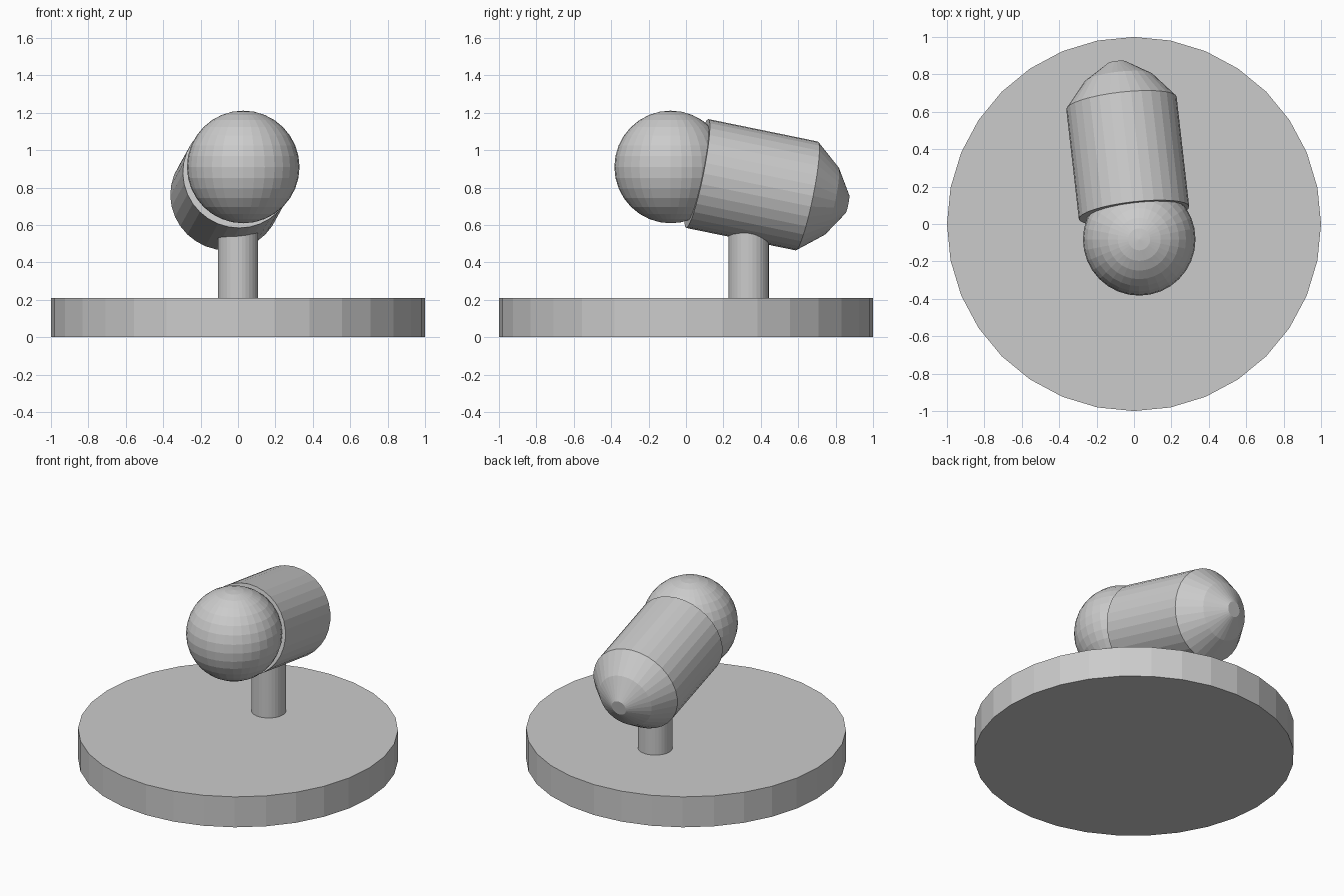
import bpy, bmesh
from math import sin, cos, tau
from mathutils import Vector

if "Cube" in bpy.data.objects:
    bpy.data.objects.remove(bpy.data.objects["Cube"])

SIDES = 32


def lathe(name, profile, origin, axis=(0, 0, 1)):
    """Closed solid of revolution from (radius, height) rings along an axis."""
    bm = bmesh.new()
    rings = [[bm.verts.new((r * sin(tau * i / SIDES), r * cos(tau * i / SIDES), h))
              for i in range(SIDES)] for r, h in profile]
    for a, b in zip(rings, rings[1:]):
        for i in range(SIDES):
            j = (i + 1) % SIDES
            bm.faces.new((a[i], a[j], b[j], b[i]))
    bm.faces.new(rings[0])
    bm.faces.new(rings[-1])
    bmesh.ops.recalc_face_normals(bm, faces=bm.faces)
    mesh = bpy.data.meshes.new(name)
    bm.to_mesh(mesh)
    bm.free()
    obj = bpy.data.objects.new(name, mesh)
    obj.location = origin
    obj.rotation_euler = Vector(axis).to_track_quat('Z', 'Y').to_euler()
    bpy.context.collection.objects.link(obj)
    return obj


# Round base plate and supporting post
lathe("base_plate", [(1, 0), (1, 0.21)], (0, 0, 0))
lathe("post", [(0.108, 0.2), (0.108, 0.72)], (0, 0.335, 0))

# Tilted barrel with a blunt stepped nose at the back
start = Vector((0, 0.06, 0.875))
end = Vector((-0.067, 0.646, 0.755))
axis = end - start
length = axis.length
lathe("barrel", [(0.297, 0), (0.297, length)], start, axis)
lathe("nose", [(0.297, 0), (0.185, 0.135), (0.05, 0.222)], end, axis)

# Ball at the front of the barrel
bpy.ops.mesh.primitive_uv_sphere_add(segments=32, ring_count=16, radius=0.301,
                                     location=(0.028, -0.082, 0.91))
bpy.context.object.name = "ball"
